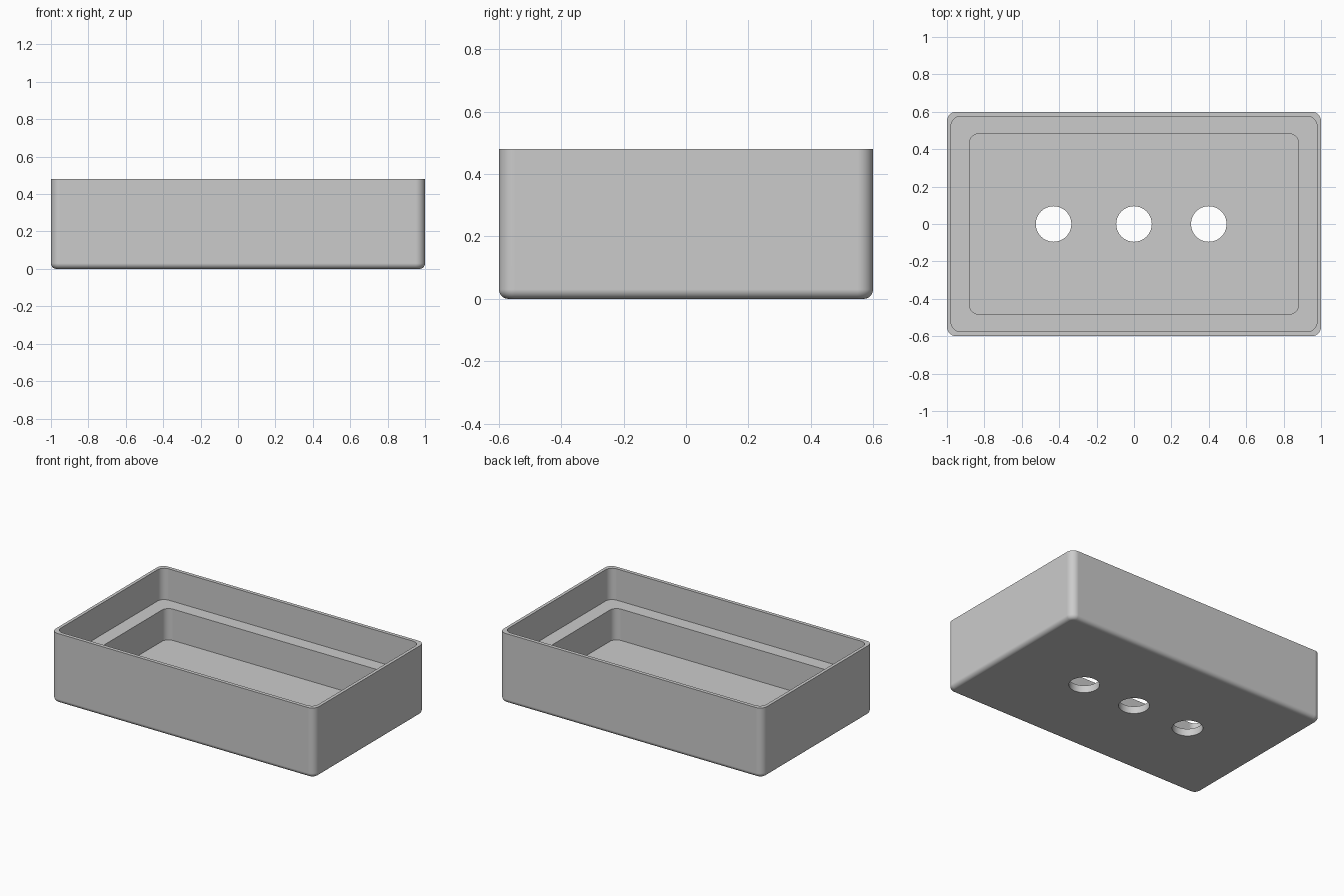
import bpy
import bmesh
from math import sin, cos, pi
from mathutils import Matrix

if "Cube" in bpy.data.objects:
    bpy.data.objects.remove(bpy.data.objects["Cube"])

HEIGHT, LEDGE, FLOOR = 0.48, 0.265, 0.05
FILLET, CORNER, SEGMENTS = 0.03, 0.05, 8

grey = bpy.data.materials.new("plain_grey")
grey.use_nodes = True
grey.diffuse_color = (0.6, 0.6, 0.6, 1)
grey.node_tree.nodes["Principled BSDF"].inputs["Base Color"].default_value = (0.6, 0.6, 0.6, 1)


def make_object(name, bm):
    bmesh.ops.recalc_face_normals(bm, faces=bm.faces)
    mesh = bpy.data.meshes.new(name)
    bm.to_mesh(mesh)
    bm.free()
    mesh.materials.append(grey)
    obj = bpy.data.objects.new(name, mesh)
    bpy.context.collection.objects.link(obj)
    return obj


def rounded_ring(bm, half_x, half_y, radius, z):
    """Loop of vertices around a rounded rectangle."""
    ring = []
    for quarter, (sx, sy) in enumerate([(1, 1), (-1, 1), (-1, -1), (1, -1)]):
        for i in range(SEGMENTS + 1):
            a = (quarter + i / SEGMENTS) * pi / 2
            ring.append(bm.verts.new((sx * (half_x - radius) + radius * cos(a),
                                      sy * (half_y - radius) + radius * sin(a), z)))
    return ring


# Tray body: rounded bottom edge, outer wall, thin rim, ledge and pocket
bm = bmesh.new()
rings = []
for i in range(SEGMENTS + 1):
    a = i / SEGMENTS * pi / 2
    inset = FILLET * (1 - sin(a))
    rings.append(rounded_ring(bm, 1 - inset, 0.6 - inset, CORNER - inset, FILLET * (1 - cos(a))))
for half_x, half_y, z in [(1, 0.6, HEIGHT), (0.978, 0.575, HEIGHT), (0.978, 0.575, LEDGE),
                          (0.88, 0.482, LEDGE), (0.88, 0.482, FLOOR)]:
    rings.append(rounded_ring(bm, half_x, half_y, CORNER, z))
for low, high in zip(rings, rings[1:]):
    for i in range(len(low)):
        j = (i + 1) % len(low)
        bm.faces.new((low[i], low[j], high[j], high[i]))
bm.faces.new(rings[0])
bm.faces.new(rings[-1])
tray = make_object("tray", bm)

# Three drain holes through the floor
bm = bmesh.new()
for x in (-0.43, 0, 0.4):
    bmesh.ops.create_cone(bm, cap_ends=True, segments=48, radius1=0.095, radius2=0.095,
                          depth=0.2, matrix=Matrix.Translation((x, 0, FLOOR / 2)))
cutter = make_object("drain_hole_cutter", bm)
cutter.hide_render = True

# Cut the holes, then keep flat faces flat and rounded edges smooth
bpy.ops.object.select_all(action='DESELECT')
tray.select_set(True)
bpy.context.view_layer.objects.active = tray
cut = tray.modifiers.new("drain_holes", 'BOOLEAN')
cut.operation = 'DIFFERENCE'
cut.solver = 'EXACT'
cut.object = cutter
bpy.ops.object.modifier_apply(modifier=cut.name)
bpy.data.objects.remove(cutter)
bpy.ops.object.shade_smooth_by_angle(angle=pi / 6)
weighted = tray.modifiers.new("weighted_normals", 'WEIGHTED_NORMAL')
weighted.keep_sharp = True
